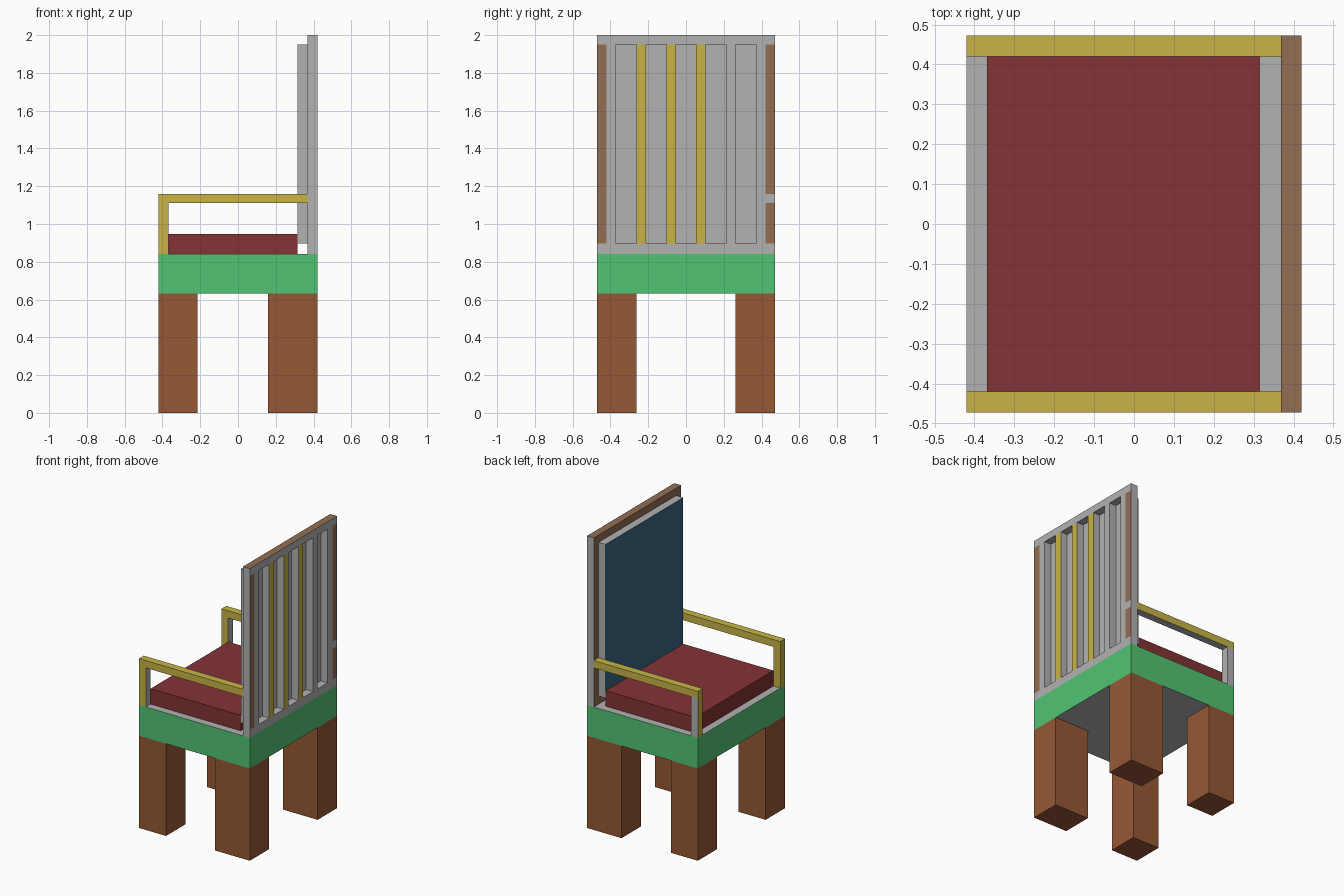
import bpy
import bmesh

if "Cube" in bpy.data.objects:
    bpy.data.objects.remove(bpy.data.objects["Cube"], do_unlink=True)


def linear(v):
    v /= 255
    return v / 12.92 if v <= 0.04045 else ((v + 0.055) / 1.055) ** 2.4


def material(name, r, g, b):
    mat = bpy.data.materials.new(name)
    col = (linear(r), linear(g), linear(b), 1)
    mat.use_nodes = True
    mat.diffuse_color = col
    shader = mat.node_tree.nodes["Principled BSDF"]
    shader.inputs["Base Color"].default_value = col
    shader.inputs["Roughness"].default_value = 0.8
    return mat


GREY = material("plain_grey", 178, 178, 178)
GREEN = material("seat_green", 82, 196, 115)
WOOD = material("leg_brown", 150, 88, 53)
TAN = material("frame_brown", 145, 110, 83)
YELLOW = material("arm_yellow", 200, 180, 70)
RED = material("cushion_red", 131, 51, 53)
TEAL = material("backrest_teal", 56, 104, 128)


def box(name, x, y, z, base, **sides):
    """Box from three (min, max) ranges; sides such as px / nz override the colour."""
    bm = bmesh.new()
    bmesh.ops.create_cube(bm, size=1)
    for v in bm.verts:
        v.co = [r[0] if c < 0 else r[1] for c, r in zip(v.co, (x, y, z))]
    bm.normal_update()
    mesh = bpy.data.meshes.new(name)
    mats = [base] + [m for m in dict.fromkeys(sides.values()) if m != base]
    for m in mats:
        mesh.materials.append(m)
    for f in bm.faces:
        axis = max(range(3), key=lambda i: abs(f.normal[i]))
        key = ("p" if f.normal[axis] > 0 else "n") + "xyz"[axis]
        f.material_index = mats.index(sides.get(key, base))
    bm.to_mesh(mesh)
    bm.free()
    obj = bpy.data.objects.new(name, mesh)
    bpy.context.collection.objects.link(obj)
    return obj


# Key dimensions
X, Y = 0.42, 0.472
IN_Y = 0.42
SEAT_LOW, SEAT_TOP = 0.632, 0.842
BACK_X = (0.368, X)
OPEN_LOW, OPEN_TOP = 0.897, 1.95
ARM_Z = (1.11, 1.16)

# Seat base and cushion
box("seat_base", (-X, X), (-Y, Y), (SEAT_LOW, SEAT_TOP), GREEN, pz=GREY, nz=GREY)
box("seat_cushion", (-0.368, 0.315), (-IN_Y, IN_Y), (SEAT_TOP, 0.948), RED)

# Legs and arms on both sides
for side, s in (("right", -1), ("left", 1)):
    leg_y = sorted((s * 0.262, s * Y))
    arm_y = sorted((s * IN_Y, s * Y))
    box("front_leg_" + side, (-X, -0.215), leg_y, (0, SEAT_LOW), WOOD)
    box("rear_leg_" + side, (0.158, X), leg_y, (0, SEAT_LOW), WOOD)
    box("arm_rail_" + side, (-X, BACK_X[0]), arm_y, ARM_Z, YELLOW, nz=GREY)
    outer = {"py": GREY} if s > 0 else {}
    box("arm_post_" + side, (-X, -0.368), arm_y, (SEAT_TOP, ARM_Z[0]), YELLOW,
        px=GREY, **outer)

# Back frame rails
box("back_top_rail", BACK_X, (-Y, Y), (OPEN_TOP, 2), GREY, pz=TAN, nx=TAN)
box("back_bottom_rail", BACK_X, (-Y, Y), (SEAT_TOP, OPEN_LOW), GREY, nx=TAN)

# Back frame stiles, the left one with a grey patch behind the arm
box("back_stile_right", BACK_X, (-Y, -IN_Y), (OPEN_LOW, OPEN_TOP), GREY, px=TAN, nx=TAN)
for name, z, rear in (("lower", (OPEN_LOW, ARM_Z[0]), TAN),
                      ("joint", ARM_Z, GREY),
                      ("upper", (ARM_Z[1], OPEN_TOP), TAN)):
    box("back_stile_left_" + name, BACK_X, (IN_Y, Y), z, GREY, px=rear, nx=TAN)

# Evenly spaced slats, three of them painted on the rear face
for i in range(6):
    y = -IN_Y + i * 0.158
    rear = YELLOW if i in (1, 2, 3) else GREY
    box(f"back_slat_{i + 1}", BACK_X, (y, y + 0.05), (OPEN_LOW, OPEN_TOP), GREY, px=rear)

# Backrest pad in front of the slats
box("backrest_pad", (0.315, BACK_X[0]), (-IN_Y, IN_Y), (OPEN_LOW, OPEN_TOP), GREY, nx=TEAL)
